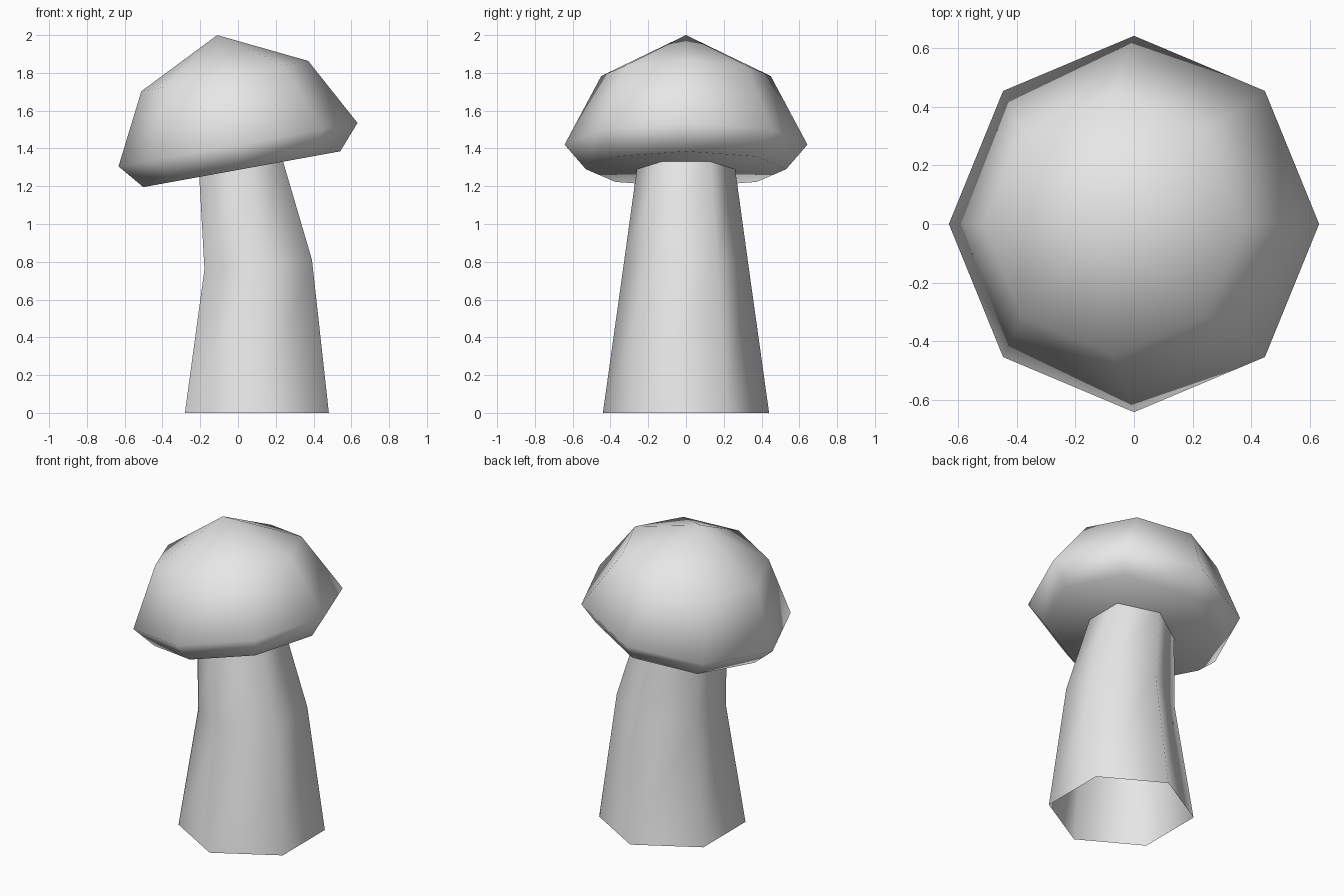
import bpy
import bmesh
from math import cos, sin, pi, radians
from mathutils import Vector

if "Cube" in bpy.data.objects:
    bpy.data.objects.remove(bpy.data.objects["Cube"], do_unlink=True)

grey = bpy.data.materials.new("plain grey")
grey.use_nodes = True
grey.diffuse_color = (0.8, 0.8, 0.8, 1)
grey.node_tree.nodes["Principled BSDF"].inputs["Base Color"].default_value = (0.8, 0.8, 0.8, 1)


def ring(bm, sides, x, z, radius, tilt):
    """A polygon of vertices, with corners on the y axis, tilted up towards +x."""
    t = radians(tilt)
    verts = []
    for i in range(sides):
        a = pi / 2 + 2 * pi * i / sides
        u, v = radius * cos(a), radius * sin(a)
        verts.append(bm.verts.new((x + u * cos(t), v, z + u * sin(t))))
    return verts


def loft(name, sides, sections, apex=None, close_bottom=False):
    """Skin tilted rings from bottom to top, optionally ending in a point."""
    bm = bmesh.new()
    rings = [ring(bm, sides, *s) for s in sections]
    for low, high in zip(rings, rings[1:]):
        for i in range(sides):
            j = (i + 1) % sides
            bm.faces.new((low[i], low[j], high[j], high[i]))
    if apex:
        tip = bm.verts.new(Vector(apex))
        for i in range(sides):
            bm.faces.new((rings[-1][i], rings[-1][(i + 1) % sides], tip))
    if close_bottom:
        bm.faces.new(rings[0][::-1])
    for f in bm.faces:
        f.smooth = True
    mesh = bpy.data.meshes.new(name)
    bm.to_mesh(mesh)
    bm.free()
    mesh.materials.append(grey)
    obj = bpy.data.objects.new(name, mesh)
    bpy.context.collection.objects.link(obj)
    return obj


# Bent six-sided stem, open at the base; sections are x, z, radius, tilt
loft("stem", 6, [
    (0.10, 0.0, 0.44, 0),
    (0.107, 0.785, 0.33, 5),
    (0.01, 1.33, 0.255, 10.3),
])

# Tilted eight-sided cap with a flat underside and a pointed top
loft("cap", 8, [
    (0.02, 1.29, 0.53, 10.3),
    (0.0, 1.42, 0.643, 10.3),
    (-0.07, 1.783, 0.449, 10.3),
], apex=(-0.11, 0, 2.0), close_bottom=True)
